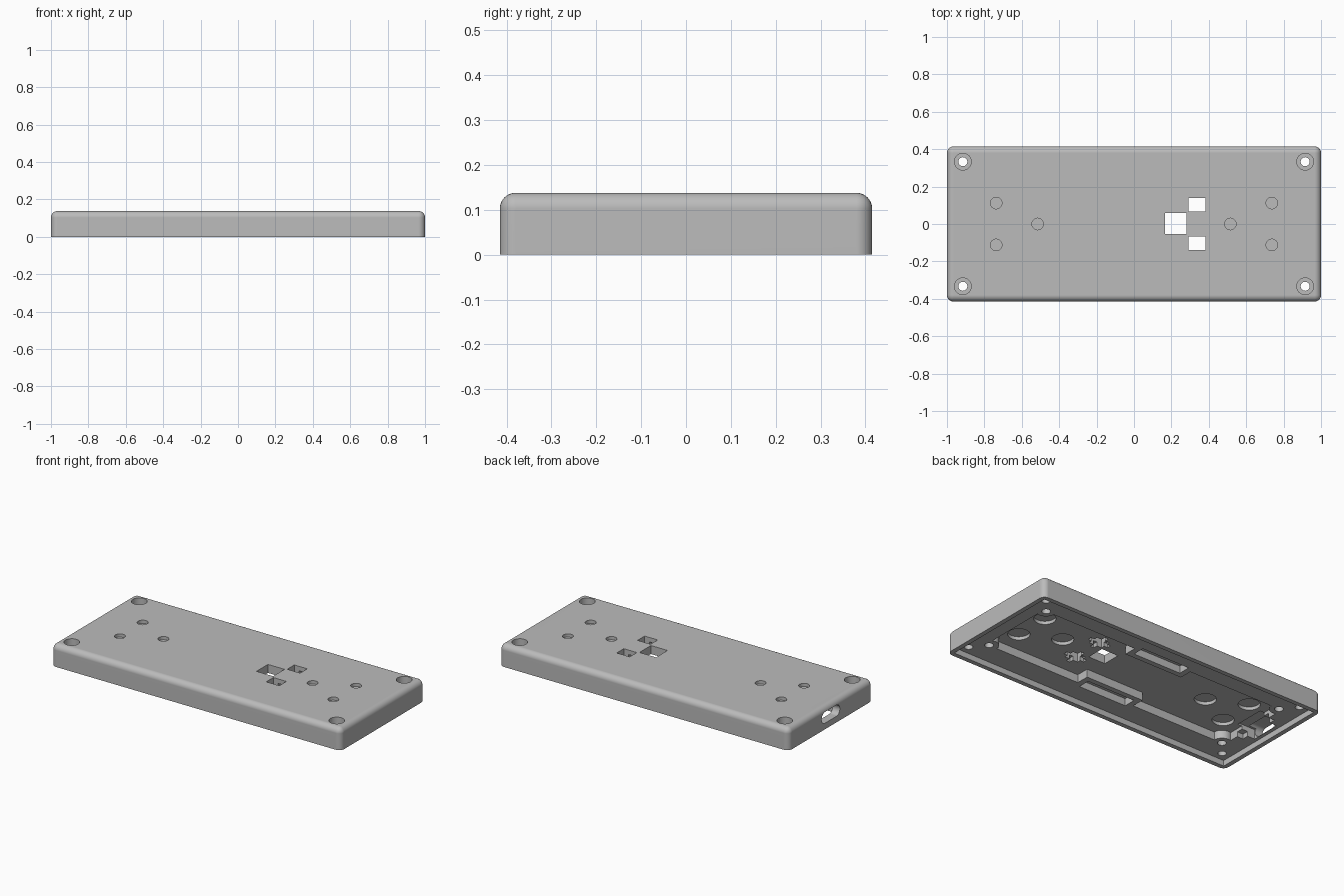
import bpy
import bmesh
from math import cos, sin, pi, radians
from mathutils import Matrix

if "Cube" in bpy.data.objects:
    bpy.data.objects.remove(bpy.data.objects["Cube"], do_unlink=True)

LENGTH, WIDTH, HEIGHT = 2.0, 0.83, 0.138
LEDGE, CEILING, BELOW, ABOVE = 0.035, 0.085, -0.1, 0.3
SIGNS = [(sx, sy) for sx in (1, -1) for sy in (1, -1)]

grey = bpy.data.materials.new("matte grey plastic")
grey.use_nodes = True
color = (0.5, 0.5, 0.5, 1)
grey.diffuse_color = color
grey.node_tree.nodes["Principled BSDF"].inputs["Base Color"].default_value = color


def to_object(name, bm):
    bmesh.ops.recalc_face_normals(bm, faces=bm.faces)
    mesh = bpy.data.meshes.new(name)
    bm.to_mesh(mesh)
    bm.free()
    mesh.materials.append(grey)
    obj = bpy.data.objects.new(name, mesh)
    bpy.context.collection.objects.link(obj)
    return obj


def prism(points, z0, z1):
    """Vertical extrusion of a flat outline."""
    bm = bmesh.new()
    face = bm.faces.new([bm.verts.new((x, y, z0)) for x, y in points])
    top = bmesh.ops.extrude_face_region(bm, geom=[face])["geom"]
    verts = [v for v in top if isinstance(v, bmesh.types.BMVert)]
    bmesh.ops.translate(bm, verts=verts, vec=(0, 0, z1 - z0))
    return bm


def rect(x, y, w, d):
    return [(x + sx * w / 2, y + sy * d / 2)
            for sx, sy in ((-1, -1), (1, -1), (1, 1), (-1, 1))]


def circle(x, y, r, n=32):
    return [(x + r * cos(2 * pi * i / n), y + r * sin(2 * pi * i / n)) for i in range(n)]


def cut(target, bm):
    """Subtract a solid from the target and discard it."""
    cutter = to_object("cutter", bm)
    cutter.hide_render = True
    mod = target.modifiers.new("cut", "BOOLEAN")
    mod.operation, mod.solver, mod.object = "DIFFERENCE", "EXACT", cutter
    bpy.context.view_layer.objects.active = target
    bpy.ops.object.modifier_apply(modifier=mod.name)
    bpy.data.objects.remove(cutter, do_unlink=True)


# Outer shell: rounded on top and at the corners, sharp at the base
bm = prism(rect(0, 0, LENGTH, WIDTH), 0, HEIGHT)
edges = [e for e in bm.edges if max(v.co.z for v in e.verts) > HEIGHT / 2]
bmesh.ops.bevel(bm, geom=edges, offset=0.035, segments=8, profile=0.5, affect="EDGES")
case = to_object("case_shell", bm)

# Shallow recess for the bottom plate
cut(case, prism(rect(0, 0, LENGTH - 0.056, WIDTH - 0.056), BELOW, LEDGE))

# Main cavity, leaving corner posts and a block on each long side
quarter = [(0.2, 0.165), (0.2, 0.245)]
for i in range(12):
    a = radians(180 + i * 10)
    quarter.append((0.84 + 0.055 * cos(a), 0.245 + 0.055 * sin(a)))
outline = quarter + [(x, -y) for x, y in reversed(quarter)]
outline += [(-x, -y) for x, y in quarter] + [(-x, y) for x, y in reversed(quarter)]
cut(case, prism(outline, BELOW, CEILING))

# Slots in the side blocks
for sy in (1, -1):
    cut(case, prism(rect(0, sy * 0.235, 0.33, 0.075), BELOW, CEILING - 0.005))

# Screw holes: counterbored case corners and blind inner posts
for sx, sy in SIGNS:
    x, y = sx * 0.915, sy * 0.333
    cut(case, prism(circle(x, y, 0.024), BELOW, ABOVE))
    cut(case, prism(circle(x, y, 0.045), 0.09, ABOVE))
    cut(case, prism(circle(sx * 0.84, sy * 0.245, 0.025), BELOW, 0.08))

# Blind round dimples on top with wider pockets underneath
for sx in (1, -1):
    for x, y in ((0.737, 0.112), (0.737, -0.112), (0.515, 0)):
        cut(case, prism(circle(sx * x, y, 0.031), HEIGHT - 0.02, ABOVE))
        cut(case, prism(circle(sx * x, y, 0.062), BELOW, CEILING + 0.02))

# Square window and two small windows with cross-shaped seats
cut(case, prism(rect(0.223, 0.002, 0.115, 0.113), BELOW, ABOVE))
for sy in (1, -1):
    x, y = 0.337, sy * 0.103
    cut(case, prism(rect(x, y, 0.09, 0.07), BELOW, ABOVE))
    cut(case, prism(rect(x, y, 0.14, 0.025), BELOW, CEILING + 0.025))
    cut(case, prism(rect(x, y, 0.025, 0.125), BELOW, CEILING + 0.025))

# Connector bay at the end, with narrow side notches
cut(case, prism(rect(-0.89, 0, 0.12, 0.19), BELOW, 0.095))
cut(case, prism(rect(-0.87, 0, 0.06, 0.27), BELOW, 0.065))

# Pill-shaped connector opening through the end wall
pill = []
for i in range(24):
    a = 2 * pi * (i + 0.5) / 24
    pill.append((0.035 * sin(a), 0.055 * (1 if cos(a) > 0 else -1) + 0.035 * cos(a)))
bm = prism(pill, -0.1, 0.1)
bmesh.ops.transform(bm, verts=bm.verts, matrix=Matrix.Translation((-1, 0, 0.073)) @ Matrix.Rotation(pi / 2, 4, "Y"))
cut(case, bm)

# Smooth the fillets and round holes while keeping edges crisp
bpy.ops.object.select_all(action="DESELECT")
case.select_set(True)
bpy.context.view_layer.objects.active = case
bpy.ops.object.shade_smooth_by_angle(angle=radians(30))
normals = case.modifiers.new("flat_panels", "WEIGHTED_NORMAL")
normals.keep_sharp = True
